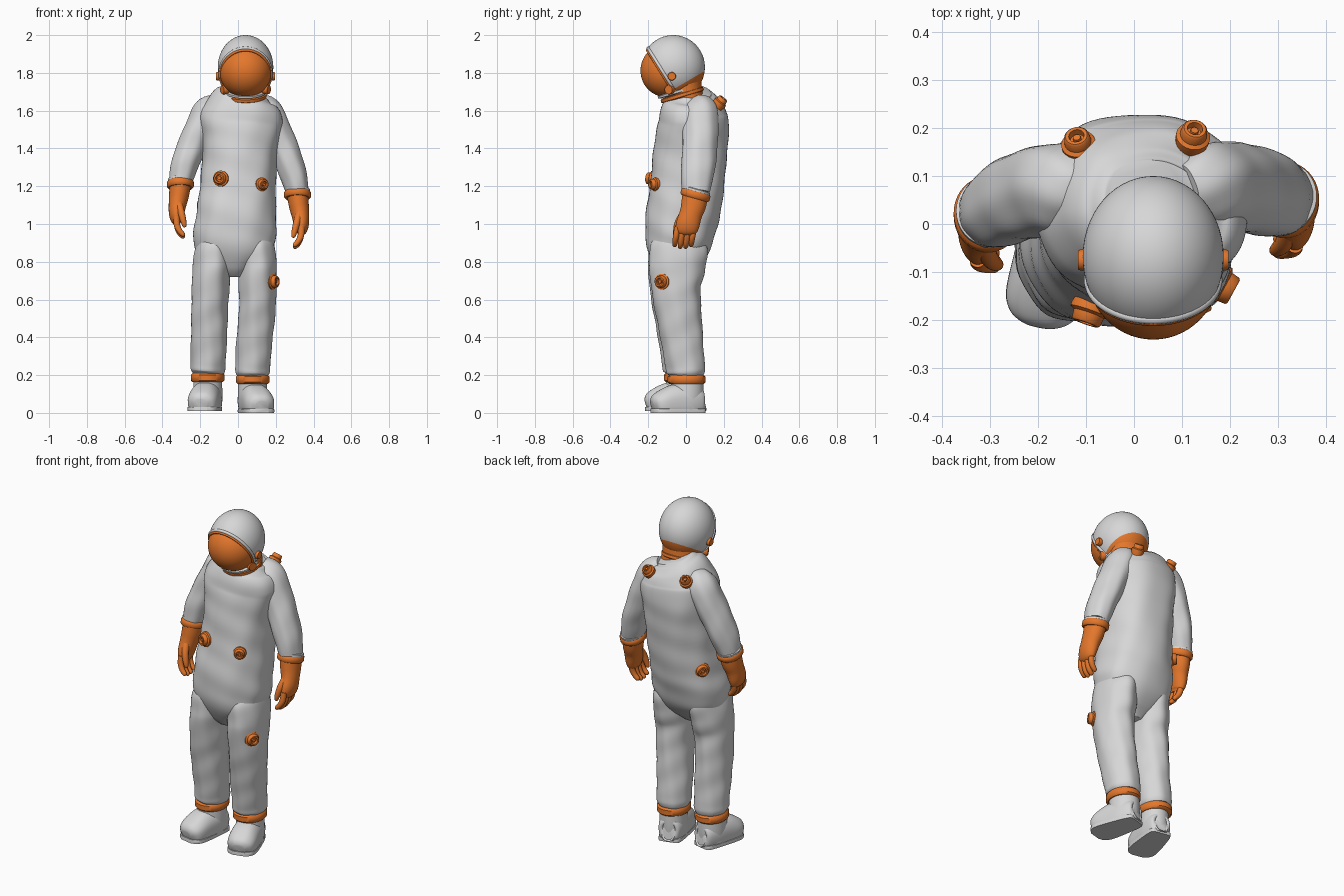
import bpy, bmesh, math
from mathutils import Vector, Matrix

scene_cube = bpy.data.objects.get("Cube")
if scene_cube:
    bpy.data.objects.remove(scene_cube, do_unlink=True)


def material(name, red, green, blue):
    mat = bpy.data.materials.new(name)
    mat.use_nodes = True
    colour = (red, green, blue, 1)
    mat.diffuse_color = colour
    mat.node_tree.nodes["Principled BSDF"].inputs["Base Color"].default_value = colour
    return mat


WHITE = material("suit white", .68, .68, .68)
ORANGE = material("fitting orange", .78, .185, .025)


def finish(name, bm, *mats):
    """Turn a bmesh into a smooth-shaded object."""
    bmesh.ops.recalc_face_normals(bm, faces=bm.faces[:])
    mesh = bpy.data.meshes.new(name)
    bm.to_mesh(mesh)
    bm.free()
    for mat in mats:
        mesh.materials.append(mat)
    obj = bpy.data.objects.new(name, mesh)
    bpy.context.collection.objects.link(obj)
    bpy.ops.object.select_all(action='DESELECT')
    obj.select_set(True)
    bpy.context.view_layer.objects.active = obj
    bpy.ops.object.shade_smooth_by_angle(angle=math.radians(45))
    return obj


def interpolate(rings, steps):
    """Catmull-Rom smoothing of the ring table."""
    result = []
    for i in range(len(rings) - 1):
        a, b = rings[max(i - 1, 0)], rings[i]
        c, d = rings[i + 1], rings[min(i + 2, len(rings) - 1)]
        for k in range(steps):
            t = k / steps
            result.append([q + t * ((r - p) / 2 + t * (p - 2.5 * q + 2 * r - s / 2
                           + t * (3 * (q - r) + s - p) / 2))
                           for p, q, r, s in zip(a, b, c, d)])
    result.append(list(rings[-1]))
    return result


def tube(name, rings, mat, steps=6, segs=40, fold=0, power=1, axis=None, clip=None):
    """Skin elliptical rings (x, y, z, radius, radius) set along a path."""
    path = interpolate(rings, steps)
    centres = [Vector(p[:3]) for p in path]
    bm = bmesh.new()
    loops = []
    for i, (centre, row) in enumerate(zip(centres, path)):
        ahead = centres[min(i + 1, len(path) - 1)] - centres[max(i - 1, 0)]
        along = Vector(axis or ahead).normalized()
        ref = Vector((0, 1, 0)) if abs(along.x) > .9 else Vector((1, 0, 0))
        u = (ref - along * ref.dot(along)).normalized()
        v = along.cross(u)
        loop = []
        for k in range(segs):
            a = math.tau * k / segs
            c, s = math.cos(a), math.sin(a)
            z = centre.z
            crease = 1 + fold * (math.sin(3 * a + 14 * z) + math.sin(7 * a - 9 * z)
                                 + math.sin(41 * z + 2 * a))
            co = centre + crease * (u * row[3] * math.copysign(abs(c) ** power, c)
                                    + v * row[4] * math.copysign(abs(s) ** power, s))
            if clip:
                co.z = min(max(co.z, clip[0]), clip[1])
            loop.append(bm.verts.new(co))
        loops.append(loop)
    for low, high in zip(loops, loops[1:]):
        for k in range(segs):
            n = (k + 1) % segs
            bm.faces.new((low[k], low[n], high[n], high[k]))
    bm.faces.new(loops[0])
    bm.faces.new(loops[-1])
    return finish(name, bm, mat)


def turned(name, centre, normal, profile, mat, stretch=1):
    """Turned fitting: profile of (height, radius) along a normal."""
    n = Vector(normal).normalized()
    rings = [(*(Vector(centre) + n * h), r, r * stretch) for h, r in profile]
    return tube(name, rings, mat, steps=1, axis=n)


def band(name, centre, normal, half, radius, mat, stretch=1):
    profile = [(-half, radius * .9), (-half * .6, radius),
               (half * .6, radius), (half, radius * .9)]
    return turned(name, centre, normal, profile, mat, stretch)


# Torso of the suit, narrowing between the thighs
tube("suit_torso", [
    (-.022, -.05, .72, .05, .06), (-.022, -.05, .77, .12, .11),
    (-.02, -.045, .84, .195, .155), (-.018, -.035, .93, .218, .18),
    (-.01, -.02, 1.05, .21, .195), (0, .005, 1.2, .2, .195), (.01, .028, 1.4, .2, .195),
    (.015, .038, 1.52, .22, .188), (.02, .038, 1.59, .212, .178),
    (.025, .042, 1.65, .175, .15), (.035, .047, 1.69, .13, .11), (.04, .05, 1.705, .1, .085)],
    WHITE, steps=8, segs=72, fold=.009, power=.87)

for side, label in ((1, "left"), (-1, "right")):
    # The right limbs are mirrored and eased over to a slightly different pose
    def pose(row, top, bottom, shift):
        w = min(max((top - row[2]) / (top - bottom), 0), 1) if side < 0 else 0
        place = Vector((row[0] * side, *row[1:3])) + Vector(shift) * w
        return (*place, *row[3:])

    def arm(*row):
        return pose(row, 1.62, 1.16, (.01, -.03, .055))

    def leg(*row):
        return pose(row, 1.15, .19, (-.083, -.018, .01))

    # Sleeve and cuff
    tube(label + "_sleeve", [
        arm(.1, .06, 1.63, .06, .07), arm(.15, .075, 1.59, .085, .095),
        arm(.2, .076, 1.5, .08, .095), arm(.25, .07, 1.38, .077, .092),
        arm(.29, .06, 1.27, .072, .088), arm(.315, .052, 1.17, .061, .073)],
        WHITE, segs=48, fold=.014)
    cuff = Vector(arm(.315, .05, 1.155)[:3])
    tilt = Vector((0, .28, 1))
    band(label + "_cuff", cuff, tilt, .02, .071, ORANGE, 1.12)
    band(label + "_cuff_lip", cuff + tilt * .022, tilt, .009, .066, WHITE, 1.12)

    # Glove with four fingers and a thumb
    tube(label + "_glove", [
        arm(.315, .05, 1.16, .056, .068), arm(.322, .04, 1.1, .053, .066),
        arm(.33, .025, 1.05, .047, .06), arm(.336, .01, 1, .04, .062),
        arm(.335, 0, .965, .03, .056), arm(.33, -.003, .945, .016, .037)], ORANGE)
    for k in range(4):
        y, reach = .043 - .029 * k, .01 * (k in (1, 2))
        tube(f"{label}_finger_{k + 1}", [
            arm(.336, y, .985, .017, .017), arm(.333, y - .008, .94, .017, .016),
            arm(.32, y - .013, .91 - reach, .015, .015),
            arm(.3, y - .016, .888 - reach, .012, .012),
            arm(.294, y - .016, .882 - reach, .004, .004)], ORANGE, steps=4, segs=16)
    tube(label + "_thumb", [
        arm(.325, -.01, 1.06, .02, .02), arm(.312, -.04, 1.01, .019, .019),
        arm(.3, -.052, .965, .016, .016), arm(.293, -.055, .935, .011, .011),
        arm(.291, -.055, .928, .004, .004)], ORANGE, steps=4, segs=16)

    # Trouser leg and ankle ring
    tube(label + "_trouser", [
        leg(.09, -.03, .98, .06, .09), leg(.1, -.038, .88, .095, .148),
        leg(.103, -.047, .77, .102, .148), leg(.103, -.053, .67, .1, .132),
        leg(.1, -.042, .55, .097, .122), leg(.087, -.02, .38, .095, .111),
        leg(.08, -.004, .26, .093, .104), leg(.078, 0, .215, .09, .102),
        leg(.078, 0, .19, .075, .085)],
        WHITE, steps=10, segs=48, fold=.013)
    ankle = Vector(leg(.078, .003, .177)[:3])
    band(label + "_ankle_ring", ankle, (0, 0, 1), .024, .089, ORANGE, 1.14)

    # Boot: shaft, foot and flat sole, turned outwards
    parts = [
        tube(label + "_boot_shaft", [
            (0, .005, .18, .074, .086), (0, .004, .1, .077, .088),
            (0, 0, .03, .075, .088)], WHITE),
        tube(label + "_boot_foot", [
            (0, .09, .055, .03, .04), (0, .08, .055, .058, .07), (0, .02, .06, .075, .095),
            (0, -.06, .055, .08, .098), (0, -.13, .045, .08, .08),
            (0, -.168, .04, .066, .06), (0, -.186, .035, .035, .03)],
            WHITE, fold=.006, power=.85, clip=(.01, .2)),
        tube(label + "_sole", [
            (0, .093, .01, .035, .05), (0, .08, .01, .06, .05), (0, 0, .01, .074, .05),
            (0, -.12, .01, .082, .05), (0, -.168, .01, .067, .05),
            (0, -.188, .01, .035, .05)], WHITE, power=.85, clip=(0, .022))]
    for part in parts:
        part.location = (ankle.x, ankle.y - (.01 if side < 0 else 0), .01 if side < 0 else 0)
        part.rotation_euler.z = .27 if side > 0 else -.2

# Hose ports on chest, knee, back and hip
ports = [("right_chest", (-.09, -.175, 1.24), (-.35, -1, .1), 1),
         ("left_chest", (.125, -.16, 1.21), (.5, -1, 0), .85),
         ("knee", (.178, -.125, .695), (.88, -.48, 0), 1),
         ("right_back", (-.115, .163, 1.635), (-.15, .6, .75), .85),
         ("left_back", (.122, .178, 1.64), (.15, .6, .75), .85),
         ("hip", (-.175, .1, 1.1), (-.75, .65, 0), 1)]
port_profile = [(-.03, .036), (0, .042), (.008, .042), (.013, .033), (.03, .031),
                (.034, .027), (.034, .019), (.02, .017)]
for label, centre, normal, size in ports:
    turned(label + "_port", centre, normal, [(h, r * size) for h, r in port_profile], ORANGE)
    band(label + "_port_hub", Vector(centre) + Vector(normal).normalized() * .022,
         normal, .007, .01 * size, ORANGE)

# Neck and collar rings
tube("neck", [(.04, .01, 1.63, .11, .09), (.04, -.005, 1.69, .105, .092),
              (.04, -.015, 1.79, .105, .092)], ORANGE)
band("neck_ring", (.04, -.02, 1.683), (0, -.3, 1), .013, .112, ORANGE, 1.05)
band("neck_seal", (.04, -.045, 1.7), (0, -.3, 1), .009, .108, WHITE)

# Helmet shell, opened for the visor and lined beneath
face_point, face_normal = Vector((.04, -.135, 1.826)), Vector((0, -.85, -.53)).normalized()
nape_point, nape_normal = Vector((.04, .09, 1.805)), Vector((0, .5, -.85)).normalized()


def ellipsoid(centre, radii):
    bm = bmesh.new()
    bmesh.ops.create_uvsphere(bm, u_segments=56, v_segments=36, radius=1)
    bm.transform(Matrix.Translation(centre) @ Matrix.Diagonal((*radii, 1)))
    return bm


def cut(bm, point, normal, **options):
    geom = bm.verts[:] + bm.edges[:] + bm.faces[:]
    return bmesh.ops.bisect_plane(bm, geom=geom, plane_co=point, plane_no=normal, **options)


shell = ellipsoid((.04, -.068, 1.83), (.147, .168, .17))
opening = cut(shell, face_point, face_normal, clear_outer=True)["geom_cut"]
edge = [v.co.copy() for v in opening if isinstance(v, bmesh.types.BMVert)]
cut(shell, nape_point, nape_normal)
for face in shell.faces:
    below = (face.calc_center_median() - nape_point).dot(nape_normal) > 0
    face.material_index = int(below)
finish("helmet", shell, WHITE, ORANGE)

visor = ellipsoid((.04, -.098, 1.812), (.139, .143, .142))
cut(visor, face_point - face_normal * .03, face_normal, clear_inner=True)
finish("visor", visor, ORANGE)

# Rims around the visor opening
middle = sum(edge, Vector()) / len(edge)
across = face_normal.cross(Vector((1, 0, 0)))
edge.sort(key=lambda p: math.atan2((p - middle).dot(across), p.x - middle.x))
for name, scale, lift, depth, mat in (("visor_rim", .985, 0, .009, WHITE),
                                      ("visor_seal", .955, .01, .007, ORANGE)):
    curve = bpy.data.curves.new(name, 'CURVE')
    curve.dimensions = '3D'
    curve.bevel_depth = depth
    curve.bevel_resolution = 3
    spline = curve.splines.new('POLY')
    spline.points.add(len(edge) - 1)
    for point, co in zip(spline.points, edge):
        point.co = (*(middle + (co - middle) * scale + face_normal * lift), 1)
    spline.use_cyclic_u = True
    curve.materials.append(mat)
    bpy.context.collection.objects.link(bpy.data.objects.new(name, curve))

# Visor pivots and neck latches
for side, label in ((1, "left"), (-1, "right")):
    band(label + "_pivot", (.04 + side * .143, -.075, 1.782), (1, 0, 0), .014, .022, ORANGE)
    band(label + "_latch", (.04 + side * .108, -.085, 1.712),
         (side, -.5, -.1), .018, .025, ORANGE)
